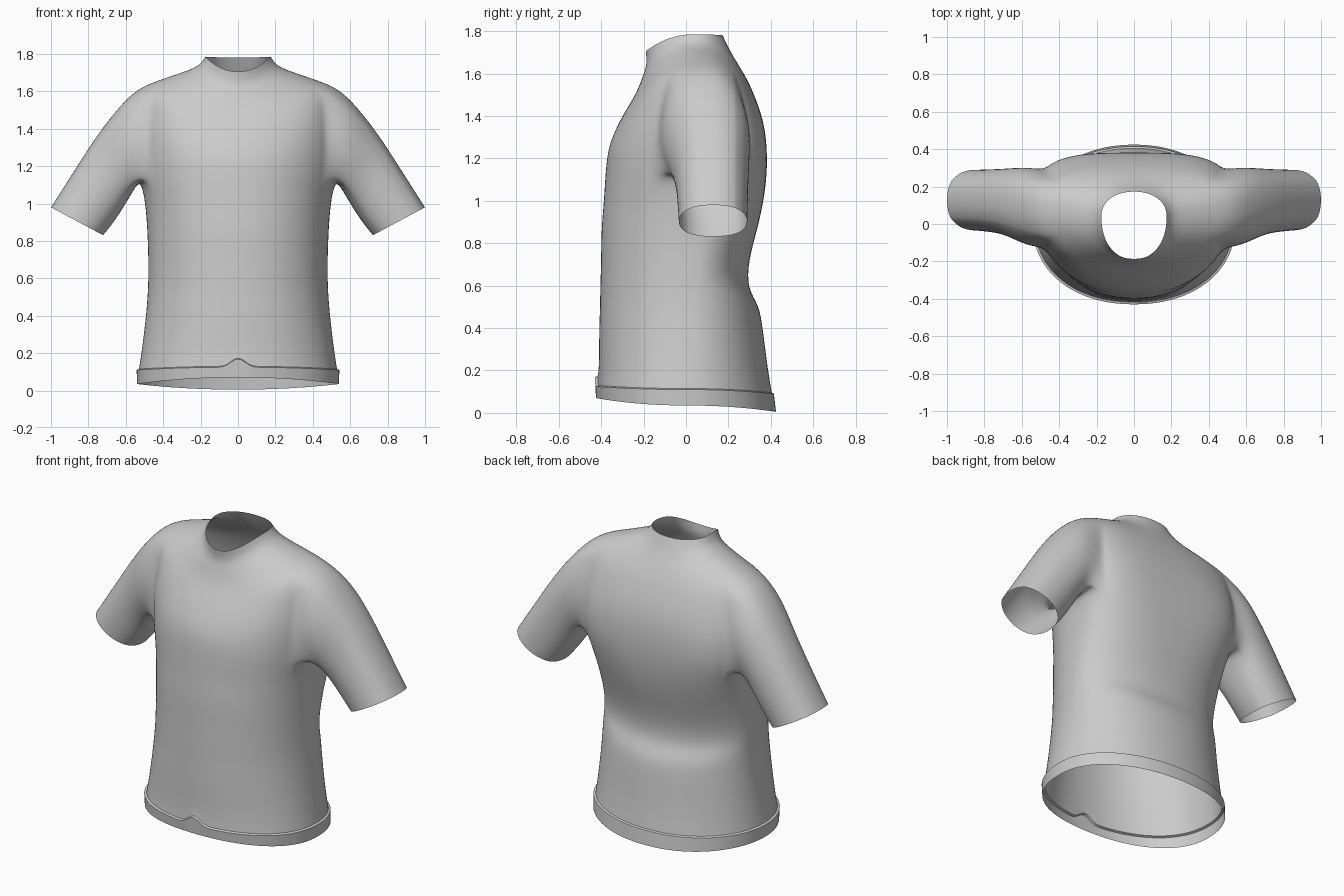
import bpy, bmesh, math
from mathutils import Vector

if "Cube" in bpy.data.objects:
    bpy.data.objects.remove(bpy.data.objects["Cube"])

COLS = 64                 # columns around the torso
ARM_LO, ARM_HI = 10, 14   # torso rings that bound the armholes
D0, D1 = -5, 6            # armhole columns, front to back

# Hem and shoulder rings: half width, front y, back y, side z, front z, back z
HEM = [
    (.54, -.425, .425, .035, .07, .005),
    (.543, -.43, .415, .11, .125, .09),
    (.53, -.417, .405, .115, .13, .095),
]
SHOULDER = [
    (.535, -.345, .375, 1.36, 1.31, 1.32),
    (.53, -.30, .355, 1.49, 1.40, 1.41),
    (.515, -.25, .325, 1.625, 1.48, 1.49),
    (.42, -.22, .295, 1.66, 1.54, 1.56),
    (.30, -.20, .255, 1.70, 1.60, 1.63),
    (.205, -.183, .21, 1.735, 1.645, 1.70),
    (.175, -.19, .173, 1.785, 1.705, 1.78),
]
# Level body rings: half width, front y, back y, z
BODY = [
    (.515, -.41, .385, .21), (.49, -.41, .362, .40), (.48, -.405, .345, .51),
    (.48, -.405, .288, .585), (.48, -.40, .295, .72), (.485, -.40, .335, .86),
    (.495, -.387, .367, 1.0), (.52, -.38, .382, 1.13), (.53, -.37, .382, 1.23),
]
# Sleeve rings: top x, top z, bottom x, bottom z, front y, back y
SLEEVE = [
    (.60, 1.56, .555, 1.075, -.125, .312),
    (.735, 1.395, .625, .955, -.065, .302),
    (.86, 1.20, .67, .89, -.048, .298),
    (1.0, .98, .72, .83, -.04, .295),
]


def bump(v, mid, width):
    return math.exp(-((v - mid) / width) ** 2)


def ramp(v, lo, hi):
    return min(1, max(0, (v - lo) / (hi - lo)))


def power(v, n):
    return math.copysign(abs(v) ** (2 / n), v)


bm = bmesh.new()
crease = bm.edges.layers.float.new("crease_edge")


def torso_ring(a, yf, yb, zs, zf, zb):
    side_y = .09 * ramp(zs, .1, 1.2) - .05 * ramp(zs, 1.66, 1.75)
    back_n = 2.1 + 1.4 * bump(zs, 1.25, .3)     # broad, flat upper back
    ring = []
    for j in range(COLS):
        t = 2 * math.pi * j / COLS
        c, s = math.cos(t), math.sin(t)
        n, ye, ze = (2.15, yf, zf) if s < 0 else (back_n, yb, zb)
        ring.append(bm.verts.new((a * power(c, n),
                                  side_y + (ye - side_y) * abs(power(s, n)),
                                  zs + (ze - zs) * s * s)))
    return ring


def column(side, d):
    return (d if side > 0 else COLS // 2 - d) % COLS


# Torso, open at hem, neck and armholes; the waist fold rises at the sides
level = [(a, yf, yb, z + .06 * bump(z, .56, .12), z, z) for a, yf, yb, z in BODY]
rings = [torso_ring(*r) for r in HEM + level + SHOULDER]
front = COLS * 3 // 4
for r in (1, 2):                       # small notch at the front of the hem
    rings[r][front].co.z += .065

hole = {d % COLS for d in range(D0, D1)} | {COLS // 2 - 1 - d for d in range(D0, D1)}
for r in range(len(rings) - 1):
    for j in range(COLS):
        if not (ARM_LO <= r < ARM_HI and j in hole):
            k = (j + 1) % COLS
            bm.faces.new((rings[r][j], rings[r][k], rings[r + 1][k], rings[r + 1][j]))

# Sleeves, grown out of the armhole edges
for side in (1, -1):
    keys = [(ARM_LO, d) for d in range(D0, D1)]
    keys += [(r, D1) for r in range(ARM_LO, ARM_HI)]
    keys += [(ARM_HI, d) for d in range(D1, D0, -1)]
    keys += [(r, D0) for r in range(ARM_HI, ARM_LO, -1)]
    prev = [rings[r][column(side, d)] for r, d in keys]
    ys = [v.co.y for v in prev]
    cy, hy = (min(ys) + max(ys)) / 2, (max(ys) - min(ys)) / 2
    angles = [math.atan2((v.co.y - cy) / hy, (v.co.z - 1.37) / .25) for v in prev]
    for tx, tz, bx, bz, yf, yb in SLEEVE:
        mid = Vector(((tx + bx) / 2, (yf + yb) / 2, (tz + bz) / 2))
        up = Vector(((tx - bx) / 2, 0, (tz - bz) / 2))
        ring = []
        for p in angles:
            co = mid + up * power(math.cos(p), 2.2)
            co.y += (yb - yf) / 2 * power(math.sin(p), 2.2)
            ring.append(bm.verts.new((co.x * side, co.y, co.z)))
        for i in range(len(ring)):
            k = (i + 1) % len(ring)
            bm.faces.new((prev[i], prev[k], ring[k], ring[i]))
        prev = ring

# Crisp hem line
for r in (1, 2):
    for j in range(COLS):
        e = bm.edges.get((rings[r][j], rings[r][(j + 1) % COLS]))
        e[crease] = 1.0
        e.smooth = False

bmesh.ops.delete(bm, geom=[v for v in bm.verts if not v.link_faces], context='VERTS')
bmesh.ops.recalc_face_normals(bm, faces=bm.faces)
for f in bm.faces:
    f.smooth = True

mesh = bpy.data.meshes.new("shirt")
bm.to_mesh(mesh)
bm.free()
shirt = bpy.data.objects.new("shirt", mesh)
bpy.context.collection.objects.link(shirt)
sub = shirt.modifiers.new("smooth", 'SUBSURF')
sub.levels = sub.render_levels = 2
